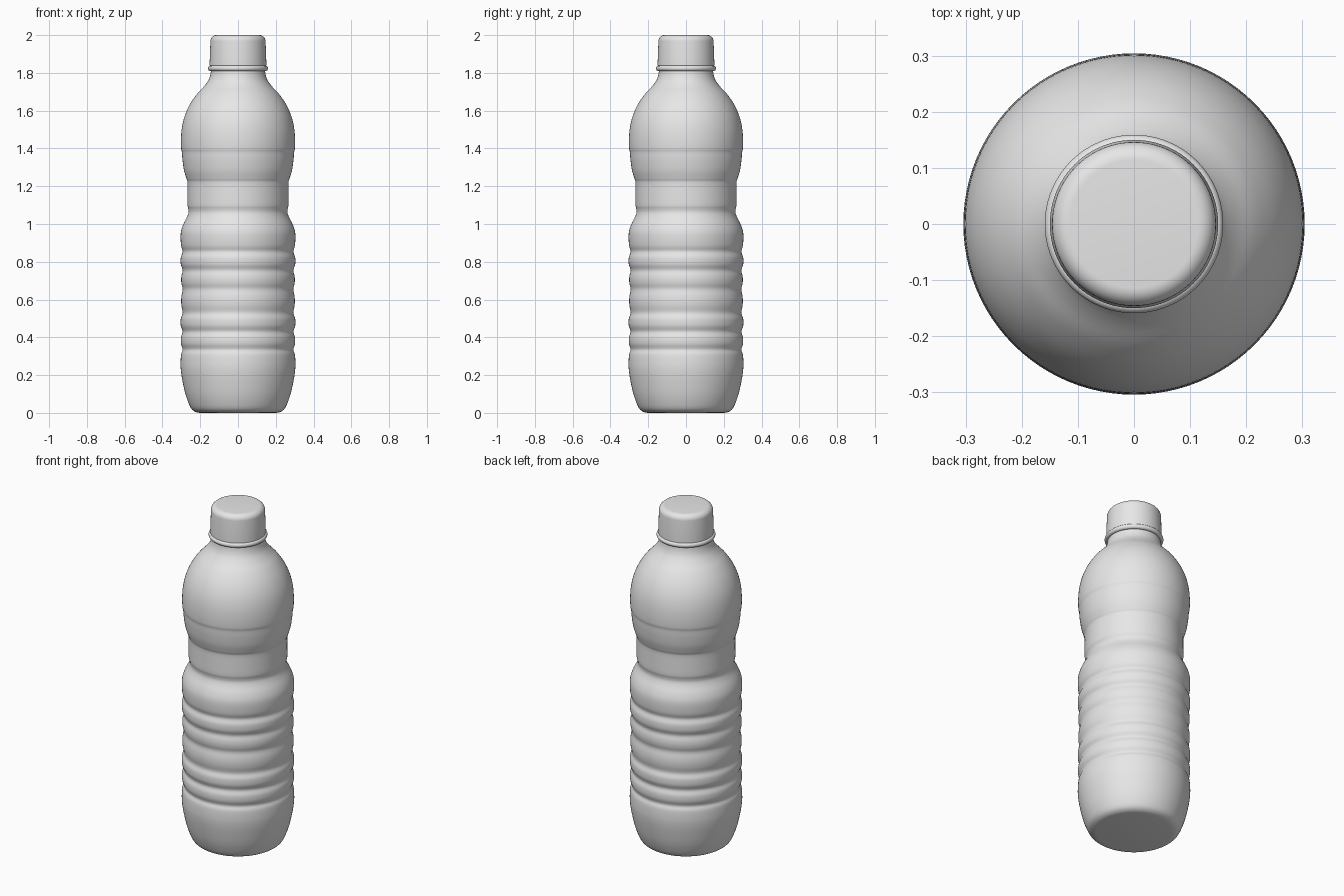
import bpy, bmesh, math
from mathutils import Vector

if "Cube" in bpy.data.objects:
    bpy.data.objects.remove(bpy.data.objects["Cube"])

SEGMENTS = 96

plastic = bpy.data.materials.new("grey_plastic")
plastic.diffuse_color = (0.8, 0.8, 0.8, 1)
plastic.use_nodes = True
plastic.node_tree.nodes["Principled BSDF"].inputs["Base Color"].default_value = plastic.diffuse_color


def smooth_profile(points, steps=4):
    """Catmull-Rom curve through (radius, height) points."""
    p = [Vector(q) for q in points]
    p = [p[0]] + p + [p[-1]]
    out = []
    for a, b, c, d in zip(p, p[1:], p[2:], p[3:]):
        for i in range(steps):
            t = i / steps
            out.append(0.5 * (2 * b + (c - a) * t + (2 * a - 5 * b + 4 * c - d) * t * t
                              + (3 * b - a - 3 * c + d) * t ** 3))
    return out + [p[-1]]


def lathe(name, profile):
    """Spin a profile listed from bottom to top and close both ends."""
    bm = bmesh.new()
    rings = []
    for r, z in profile:
        rings.append([bm.verts.new((r * math.cos(2 * math.pi * k / SEGMENTS),
                                    r * math.sin(2 * math.pi * k / SEGMENTS), z))
                      for k in range(SEGMENTS)])
    for low, high in zip(rings, rings[1:]):
        for k in range(SEGMENTS):
            n = (k + 1) % SEGMENTS
            bm.faces.new((low[k], low[n], high[n], high[k]))
    bm.faces.new(rings[0][::-1])
    bm.faces.new(rings[-1])
    mesh = bpy.data.meshes.new(name)
    bm.to_mesh(mesh)
    bm.free()
    mesh.materials.append(plastic)
    obj = bpy.data.objects.new(name, mesh)
    bpy.context.collection.objects.link(obj)
    bpy.context.view_layer.objects.active = obj
    obj.select_set(True)
    bpy.ops.object.shade_smooth_by_angle(angle=math.radians(40))
    obj.select_set(False)
    return obj


# Rounded foot
foot = [(0.2, 0.0), (0.225, 0.005), (0.247, 0.022), (0.265, 0.06), (0.281, 0.11),
        (0.296, 0.18), (0.303, 0.23), (0.304, 0.27), (0.301, 0.31)]

# Grip ribs: shallow grooves with rounded bulges between them
grooves = [0.335, 0.43, 0.53, 0.655, 0.755, 0.855]
bulge_radii = [0.303, 0.304, 0.301, 0.301, 0.304]
ribs = []
for i, z in enumerate(grooves):
    ribs.append((0.293, z))
    if i < len(bulge_radii):
        gap = grooves[i + 1] - z
        r = bulge_radii[i]
        ribs += [(r - 0.002, z + gap * 0.28), (r, z + gap * 0.5), (r - 0.002, z + gap * 0.72)]

# Band above the ribs, narrow waist, then the domed shoulder and neck
upper = [(0.301, 0.885), (0.304, 0.93), (0.301, 0.965), (0.289, 1.0), (0.271, 1.035),
         (0.262, 1.06), (0.263, 1.08), (0.267, 1.1), (0.267, 1.16), (0.267, 1.22),
         (0.273, 1.24), (0.286, 1.285), (0.294, 1.34), (0.297, 1.38), (0.301, 1.4),
         (0.302, 1.45), (0.297, 1.51), (0.283, 1.57), (0.257, 1.63), (0.22, 1.685),
         (0.183, 1.725), (0.16, 1.755), (0.149, 1.78), (0.144, 1.805), (0.14, 1.85)]
lathe("bottle_body", smooth_profile(foot + ribs + upper))

# Rounded collar ring under the cap
collar = [(0.146 + 0.013 * math.sin(math.pi * i / 12),
           1.824 - 0.014 * math.cos(math.pi * i / 12)) for i in range(13)]
lathe("neck_collar", collar)

# Slightly tapered screw cap with a rounded top edge
cap = [(0.15, 1.838), (0.15, 1.86), (0.146, 1.968)]
cap += [(0.114 + 0.032 * math.cos(math.pi * i / 16),
         1.968 + 0.032 * math.sin(math.pi * i / 16)) for i in range(1, 9)]
lathe("screw_cap", cap)
